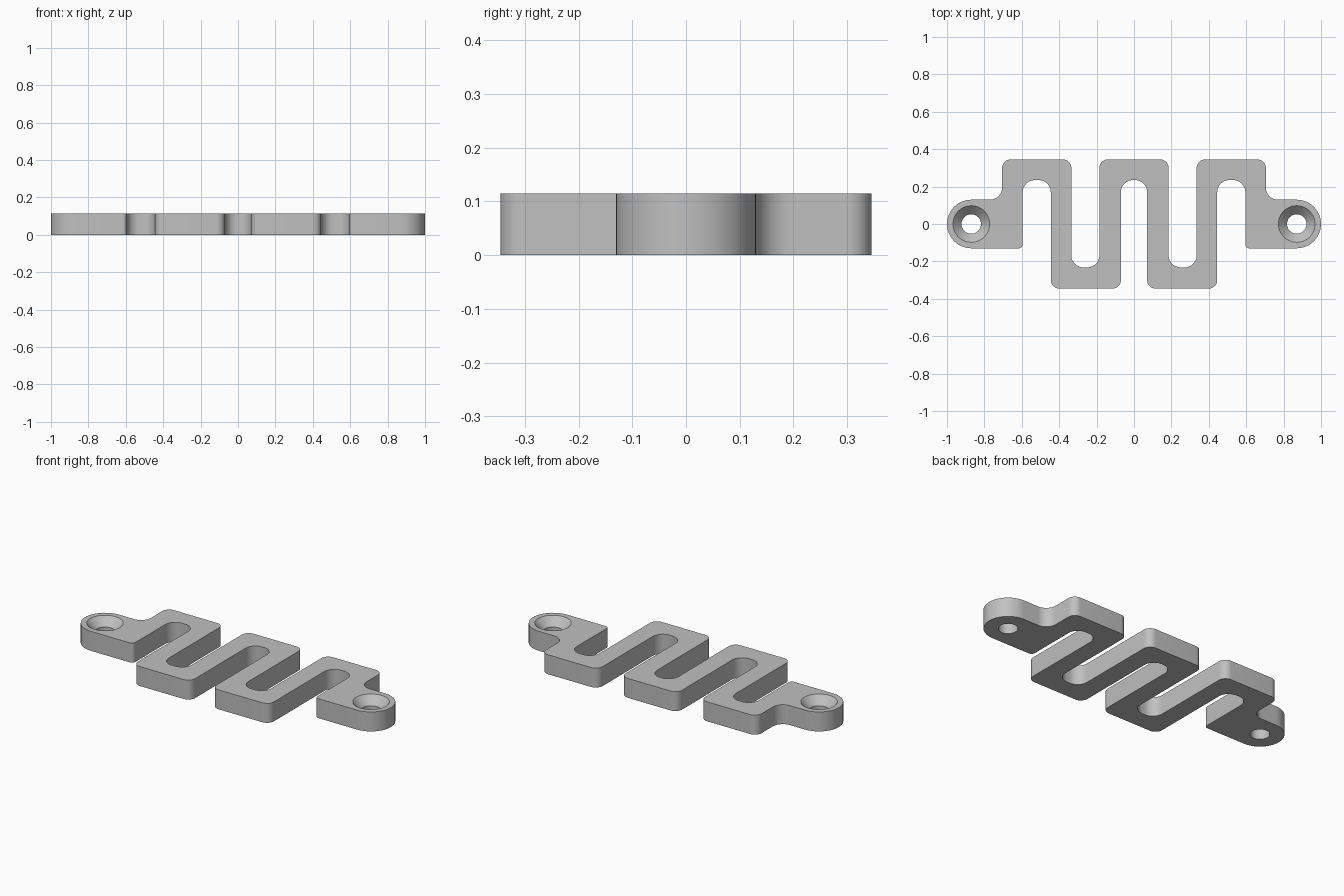
import bpy, bmesh, math
from mathutils import Vector

if "Cube" in bpy.data.objects:
    bpy.data.objects.remove(bpy.data.objects["Cube"])

THICK = 0.115
HOLE_X = 0.87

steel = bpy.data.materials.new("plain grey")
steel.use_nodes = True
GREY = (0.53, 0.53, 0.53, 1)
steel.diffuse_color = GREY
steel.node_tree.nodes["Principled BSDF"].inputs["Base Color"].default_value = GREY


def fillet(corners, step=math.radians(7.5)):
    """Replace each (x, y, radius) corner with a tangent arc."""
    out = []
    for i, (x, y, r) in enumerate(corners):
        p = Vector((x, y))
        a = (Vector(corners[i - 1][:2]) - p).normalized()
        b = (Vector(corners[(i + 1) % len(corners)][:2]) - p).normalized()
        half = a.angle(b) / 2
        centre = p + (a + b).normalized() * (r / math.sin(half))
        start = p + a * (r / math.tan(half)) - centre
        end = p + b * (r / math.tan(half)) - centre
        sweep = start.angle(end)
        n = round(sweep / step)
        for k in range(n + 1):
            t = sweep * k / n
            out.append(centre + (start * math.sin(sweep - t) + end * math.sin(t)) / math.sin(sweep))
    return out


def new_object(name, bm):
    bmesh.ops.recalc_face_normals(bm, faces=bm.faces)
    mesh = bpy.data.meshes.new(name)
    bm.to_mesh(mesh)
    bm.free()
    mesh.materials.append(steel)
    obj = bpy.data.objects.new(name, mesh)
    bpy.context.collection.objects.link(obj)
    return obj


# Right half of the serpentine outline: x, y, corner radius
half = [
    (0.185, 0.345, 0.045), (0.185, -0.232, 0.065),
    (0.335, -0.232, 0.065), (0.335, 0.345, 0.045),
    (0.705, 0.345, 0.045), (0.705, 0.13, 0.065),
    (1.0, 0.13, 0.1299), (1.0, -0.13, 0.1299),
    (0.595, -0.13, 0.022), (0.595, 0.235, 0.065),
    (0.445, 0.235, 0.065), (0.445, -0.345, 0.045),
    (0.07, -0.345, 0.045), (0.07, 0.235, 0.065),
]
outline = half + [(-x, y, r) for x, y, r in reversed(half)]

# Serpentine plate
bm = bmesh.new()
base = bm.faces.new([bm.verts.new((p.x, p.y, 0)) for p in fillet(outline)])
top = bmesh.ops.extrude_face_region(bm, geom=[base])["geom"]
bmesh.ops.translate(bm, vec=(0, 0, THICK),
                    verts=[v for v in top if isinstance(v, bmesh.types.BMVert)])
plate = new_object("serpentine_plate", bm)

# Countersunk screw hole cutters, revolved from radius and height
PROFILE = [(0.052, -0.05), (0.052, THICK - 0.048), (0.098, THICK), (0.098, THICK + 0.05)]
SEGMENTS = 48
for side, sign in (("left", 1), ("right", -1)):
    bm = bmesh.new()
    rings = []
    for r, z in PROFILE:
        angles = [math.tau * k / SEGMENTS for k in range(SEGMENTS)]
        rings.append([bm.verts.new((sign * HOLE_X + r * math.cos(a), r * math.sin(a), z))
                      for a in angles])
    for low, high in zip(rings, rings[1:]):
        for k in range(SEGMENTS):
            j = (k + 1) % SEGMENTS
            bm.faces.new((low[k], low[j], high[j], high[k]))
    bm.faces.new(rings[0])
    bm.faces.new(rings[-1])
    cutter = new_object(side + "_hole_cutter", bm)
    cutter.hide_render = True
    cutter.hide_set(True)
    cut = plate.modifiers.new(side + " screw hole", "BOOLEAN")
    cut.operation = "DIFFERENCE"
    cut.solver = "EXACT"
    cut.object = cutter

# Bake the cuts, remove the cutters and smooth the rounded walls
bpy.context.view_layer.update()
cut_mesh = bpy.data.meshes.new_from_object(
    plate.evaluated_get(bpy.context.evaluated_depsgraph_get()))
plate.modifiers.clear()
plate.data = cut_mesh
for side in ("left", "right"):
    bpy.data.objects.remove(bpy.data.objects[side + "_hole_cutter"])

bpy.ops.object.select_all(action="DESELECT")
plate.select_set(True)
bpy.context.view_layer.objects.active = plate
bpy.ops.object.shade_smooth_by_angle(angle=math.radians(30))
